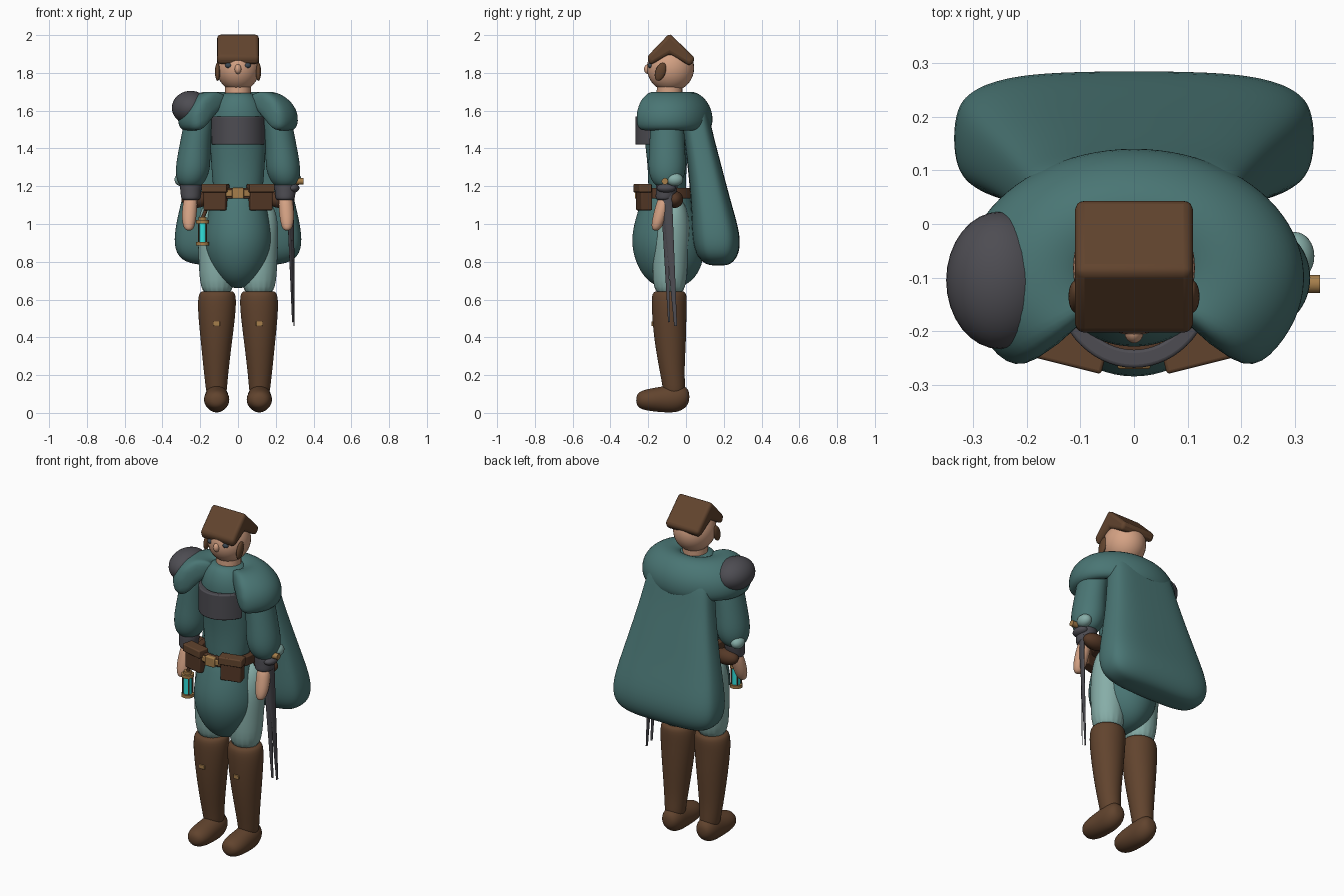
import bpy, bmesh
from math import sin, cos, pi, radians
from mathutils import Vector

if "Cube" in bpy.data.objects:
    bpy.data.objects.remove(bpy.data.objects["Cube"], do_unlink=True)


def material(name, rgb):
    m = bpy.data.materials.new(name)
    m.use_nodes = True
    m.diffuse_color = (*rgb, 1)
    m.node_tree.nodes["Principled BSDF"].inputs["Base Color"].default_value = (*rgb, 1)
    return m


TEAL = material("teal cloth", (0.068, 0.18, 0.175))
PALE = material("pale teal cloth", (0.24, 0.42, 0.39))
BROWN = material("brown leather", (0.12, 0.057, 0.027))
DARK = material("dark brown leather", (0.09, 0.04, 0.02))
GREY = material("dark steel", (0.075, 0.073, 0.085))
SKIN = material("skin", (0.66, 0.36, 0.23))
GOLD = material("brass", (0.38, 0.21, 0.07))
CYAN = material("glowing cyan", (0.03, 0.75, 0.72))
EYE = material("eye grey", (0.05, 0.07, 0.09))


def finish(name, bm, mat, subsurf=0, bevel=0, angle=180):
    bmesh.ops.recalc_face_normals(bm, faces=bm.faces[:])
    mesh = bpy.data.meshes.new(name)
    bm.to_mesh(mesh)
    bm.free()
    ob = bpy.data.objects.new(name, mesh)
    bpy.context.collection.objects.link(ob)
    mesh.materials.append(mat)
    if bevel:
        mod = ob.modifiers.new("bevel", "BEVEL")
        mod.width, mod.segments = bevel, 3
    if subsurf:
        mod = ob.modifiers.new("subsurf", "SUBSURF")
        mod.levels = mod.render_levels = subsurf
    bpy.ops.object.select_all(action="DESELECT")
    ob.select_set(True)
    bpy.context.view_layer.objects.active = ob
    bpy.ops.object.shade_smooth_by_angle(angle=radians(angle))
    return ob


def skin_rings(bm, rings, closed=False):
    """Bridge vertex rings with quads and cap open ends."""
    rings = [[bm.verts.new(p) for p in ring] for ring in rings]
    n = len(rings[0])
    pairs = list(zip(rings, rings[1:])) + ([(rings[-1], rings[0])] if closed else [])
    for a, b in pairs:
        for i in range(n):
            j = (i + 1) % n
            bm.faces.new((a[i], a[j], b[j], b[i]))
    if not closed:
        bm.faces.new(rings[0])
        bm.faces.new(rings[-1])


def loft(name, mat, sections, power=1.0, lengthwise=False, segs=16, subsurf=2):
    """Sections (x, y, z, half width, half depth); lengthwise runs along y."""
    def ring(x, y, z, a, b):
        pts = []
        for i in range(segs):
            c, s = cos(2 * pi * i / segs), sin(2 * pi * i / segs)
            u = 1.025 * a * abs(c) ** power * (1 if c > 0 else -1)
            v = 1.025 * b * abs(s) ** power * (1 if s > 0 else -1)
            pts.append((x + u, y, z + v) if lengthwise else (x + u, y + v, z))
        return pts
    bm = bmesh.new()
    skin_rings(bm, [ring(*s) for s in sections])
    return finish(name, bm, mat, subsurf)


def sweep(name, mat, profile, rx, ry, cy, start, end, steps, subsurf=0, bevel=0):
    """Sweep a (radius factor, height) profile round an ellipse; 0 is the back."""
    full = end - start >= 360
    bm = bmesh.new()
    rings = []
    for i in range(steps if full else steps + 1):
        t = radians(start + (end - start) * i / steps)
        rings.append([(r * rx * sin(t), cy + r * ry * cos(t), z) for r, z in profile])
    skin_rings(bm, rings, full)
    return finish(name, bm, mat, subsurf, bevel, 180 if subsurf else 40)


def ball(name, mat, loc, size, rot=(0, 0, 0)):
    bm = bmesh.new()
    bmesh.ops.create_uvsphere(bm, u_segments=32, v_segments=20, radius=1)
    bmesh.ops.scale(bm, vec=size, verts=bm.verts)
    ob = finish(name, bm, mat)
    ob.location, ob.rotation_euler = loc, [radians(a) for a in rot]
    return ob


def box(name, mat, loc, size, rot=(0, 0, 0), bevel=0.006):
    bm = bmesh.new()
    bmesh.ops.create_cube(bm, size=1)
    bmesh.ops.scale(bm, vec=size, verts=bm.verts)
    ob = finish(name, bm, mat, 0, bevel, 40)
    ob.location, ob.rotation_euler = loc, [radians(a) for a in rot]
    return ob


def rod(name, mat, a, b, r1, r2=None, segs=20, flat=1):
    """Tapered cylinder from a to b."""
    a, b = Vector(a), Vector(b)
    bm = bmesh.new()
    bmesh.ops.create_cone(bm, cap_ends=True, segments=segs, radius1=r1,
                          radius2=r1 if r2 is None else r2, depth=(b - a).length)
    bmesh.ops.scale(bm, vec=(flat, 1, 1), verts=bm.verts)
    ob = finish(name, bm, mat, 0, 0, 40)
    ob.location = (a + b) / 2
    ob.rotation_euler = (b - a).to_track_quat("Z", "Y").to_euler()
    return ob


# Head and face
ball("head", SKIN, (0, -0.082, 1.826), (0.114, 0.125, 0.125))
rod("neck", SKIN, (0, -0.09, 1.62), (0, -0.085, 1.76), 0.068)
ball("nose", SKIN, (0, -0.2, 1.82), (0.018, 0.022, 0.026))

# Folded cap: chevron profile pushed across the head
bm = bmesh.new()
chevron = [(-0.207, 1.885), (-0.087, 2.01), (0.05, 1.875), (0.022, 1.835), (-0.087, 1.9), (-0.19, 1.84)]
skin_rings(bm, [[(x, y, z) for y, z in chevron] for x in (-0.11, 0.11)])
finish("cap", bm, BROWN, 0, 0.018, 60)

# Torso, tunic skirt and cape
loft("torso", TEAL, [(0, -0.1, z, a, b) for z, a, b in (
    (1.12, 0.1, 0.09), (1.15, 0.13, 0.1), (1.3, 0.14, 0.1), (1.45, 0.15, 0.12),
    (1.58, 0.15, 0.135), (1.66, 0.12, 0.11), (1.695, 0.075, 0.08), (1.695, 0.04, 0.04))])
loft("tunic_skirt", TEAL, [(0, y, z, a, b) for z, y, a, b in (
    (1.2, -0.1, 0.12, 0.11), (1.1, -0.105, 0.15, 0.14), (0.95, -0.1, 0.185, 0.19),
    (0.84, -0.09, 0.18, 0.192), (0.73, -0.085, 0.13, 0.15), (0.67, -0.085, 0.06, 0.08),
    (0.66, -0.085, 0.01, 0.01))])
loft("cape", TEAL, [(0, y, z, a, b) for z, y, a, b in (
    (1.66, 0.03, 0.1, 0.02), (1.63, 0.04, 0.19, 0.07), (1.5, 0.06, 0.21, 0.075),
    (1.3, 0.1, 0.25, 0.088), (1.1, 0.135, 0.3, 0.105), (0.94, 0.16, 0.335, 0.128),
    (0.84, 0.165, 0.325, 0.115), (0.785, 0.17, 0.26, 0.07), (0.78, 0.17, 0.1, 0.02))], power=0.6, segs=24)

# Shoulder mantle, open at the front
sweep("mantle", TEAL, [(0.25, 1.69), (0.62, 1.71), (0.9, 1.66), (1.05, 1.59), (1.04, 1.5),
                       (0.82, 1.485), (0.6, 1.57), (0.28, 1.63)],
      0.31, 0.235, -0.1, -140, 140, 16, subsurf=2)
ball("shoulder_guard", GREY, (-0.25, -0.105, 1.615), (0.1, 0.128, 0.09))
sweep("chest_plate", GREY, [(1, 1.42), (1, 1.57), (0.8, 1.57), (0.8, 1.42)],
      0.15, 0.168, -0.1, 110, 250, 24, bevel=0.006)

# Belt with buckle and pouches
sweep("belt", DARK, [(1, 1.135), (1, 1.19), (0.8, 1.19), (0.8, 1.135)],
      0.17, 0.155, -0.1, 0, 360, 32, bevel=0.005)
box("belt_buckle", GOLD, (0, -0.258, 1.163), (0.062, 0.025, 0.058))
for s in (-1, 1):
    box("belt_strap", GOLD, (s * 0.045, -0.252, 1.163), (0.04, 0.012, 0.035), (0, 0, s * 12))
    box("front_pouch", DARK, (s * 0.118, -0.222, 1.14), (0.12, 0.06, 0.135), (0, 0, s * 14))
    box("pouch_flap", BROWN, (s * 0.12, -0.23, 1.19), (0.138, 0.068, 0.045), (0, 0, s * 14))
    ball("side_pouch", DARK, (s * 0.225, -0.06, 1.13), (0.075, 0.045, 0.045))

# Paired parts: face, arms and legs
for s in (-1, 1):
    ball("eye", EYE, (s * 0.05, -0.188, 1.84), (0.018, 0.014, 0.015))
    ball("ear_flap", BROWN, (s * 0.108, -0.135, 1.806), (0.014, 0.027, 0.05), (-20, 0, 0))
    loft("sleeve", TEAL, [(s * x, -0.1, z, a, b) for x, z, a, b in (
        (0.18, 1.66, 0.03, 0.03), (0.19, 1.62, 0.08, 0.085), (0.215, 1.5, 0.078, 0.09),
        (0.232, 1.38, 0.085, 0.095), (0.24, 1.28, 0.094, 0.102), (0.25, 1.21, 0.068, 0.075),
        (0.25, 1.19, 0.03, 0.03))])
    ball("sleeve_lining", PALE, (s * 0.3, -0.06, 1.235), (0.036, 0.045, 0.035))
    loft("cuff", GREY, [(s * 0.25, y, z, a, a) for y, z, a in (
        (-0.1, 1.225, 0.045), (-0.1, 1.215, 0.06), (-0.105, 1.17, 0.054), (-0.11, 1.135, 0.052),
        (-0.112, 1.125, 0.04))])
    loft("hand", SKIN, [(s * x, y, z, a, b) for x, y, z, a, b in (
        (0.25, -0.11, 1.15, 0.035, 0.035), (0.255, -0.125, 1.09, 0.04, 0.038),
        (0.26, -0.145, 1.02, 0.038, 0.036), (0.26, -0.158, 0.975, 0.026, 0.025),
        (0.26, -0.16, 0.965, 0.01, 0.01))])
    loft("trouser_leg", PALE, [(s * x, y, z, a, b) for x, y, z, a, b in (
        (0.1, -0.06, 1.14, 0.04, 0.03), (0.11, -0.065, 1.08, 0.095, 0.075),
        (0.115, -0.075, 0.95, 0.1, 0.1), (0.112, -0.085, 0.8, 0.095, 0.092),
        (0.11, -0.088, 0.6, 0.09, 0.088))])
    loft("boot_shaft", BROWN, [(s * x, y, z, a, b) for x, y, z, a, b in (
        (0.11, -0.088, 0.645, 0.07, 0.06), (0.11, -0.088, 0.642, 0.098, 0.094),
        (0.112, -0.09, 0.56, 0.103, 0.092), (0.114, -0.085, 0.4, 0.085, 0.086),
        (0.116, -0.075, 0.23, 0.066, 0.066), (0.115, -0.065, 0.15, 0.058, 0.06),
        (0.113, -0.06, 0.07, 0.05, 0.055))])
    loft("boot_foot", BROWN, [(s * 0.113, y, z, a, b) for y, z, a, b in (
        (0.018, 0.085, 0.015, 0.015), (0.008, 0.085, 0.045, 0.05), (-0.04, 0.08, 0.064, 0.078),
        (-0.11, 0.072, 0.064, 0.07), (-0.19, 0.069, 0.07, 0.06), (-0.25, 0.068, 0.052, 0.046),
        (-0.264, 0.068, 0.015, 0.015))], lengthwise=True)
    box("boot_buckle", GOLD, (s * 0.113, -0.174, 0.472), (0.034, 0.016, 0.024), bevel=0.003)

# Hanging lantern on the right hip
LX, LY = -0.188, -0.205
rod("lantern_glass", CYAN, (LX, LY, 0.9), (LX, LY, 1.01), 0.024)
for z, r in ((0.895, 0.035), (1.012, 0.035), (1.028, 0.022)):
    rod("lantern_cap", GOLD, (LX, LY, z - 0.009), (LX, LY, z + 0.009), r)
for i in range(4):
    dx, dy = 0.028 * cos(pi / 4 + i * pi / 2), 0.028 * sin(pi / 4 + i * pi / 2)
    rod("lantern_bar", DARK, (LX + dx, LY + dy, 0.89), (LX + dx, LY + dy, 1.015), 0.004, segs=8)
rod("lantern_strap", DARK, (LX, LY, 1.03), (-0.16, LY, 1.1), 0.01, segs=10)

# Pair of slim blades on the left hip
rod("sword_blade", GREY, (0.285, -0.105, 1.2), (0.297, -0.055, 0.46), 0.03, 0.008, 12, 0.3)
rod("second_blade", GREY, (0.272, -0.115, 1.15), (0.29, -0.09, 0.48), 0.024, 0.006, 12, 0.3)
rod("sword_hilt", GOLD, (0.27, -0.112, 1.226), (0.347, -0.112, 1.226), 0.017)
ball("sword_guard", GREY, (0.29, -0.105, 1.19), (0.035, 0.05, 0.025))
